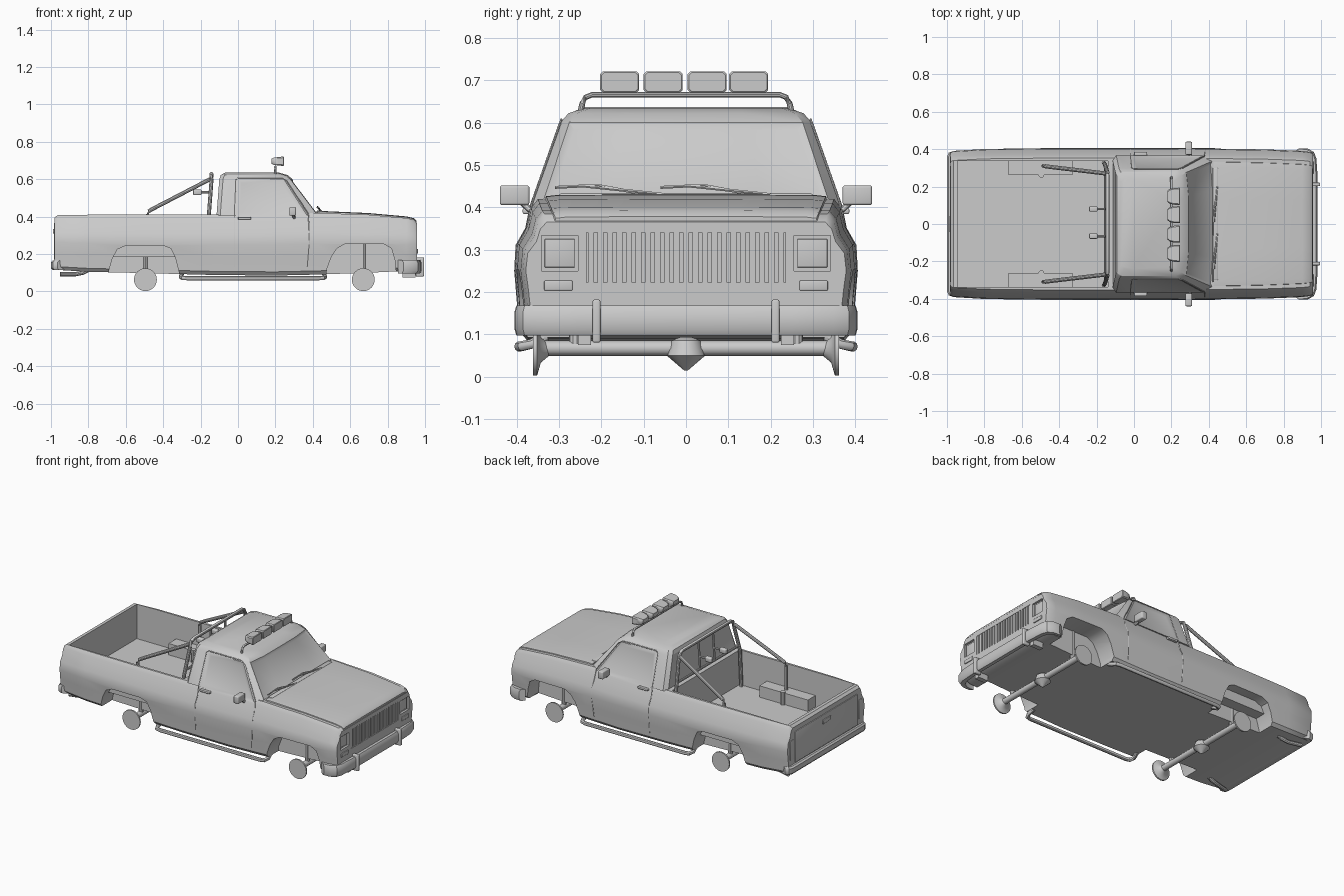
import bpy, bmesh, math
from mathutils import Vector

if "Cube" in bpy.data.objects:
    bpy.data.objects.remove(bpy.data.objects["Cube"])

grey = bpy.data.materials.new("light_grey")
grey.diffuse_color = (0.6, 0.6, 0.6, 1)
grey.use_nodes = True
grey.node_tree.nodes["Principled BSDF"].inputs["Base Color"].default_value = grey.diffuse_color


def finish(name, bm, smooth=35):
    bmesh.ops.recalc_face_normals(bm, faces=bm.faces)
    me = bpy.data.meshes.new(name)
    bm.to_mesh(me)
    bm.free()
    me.materials.append(grey)
    ob = bpy.data.objects.new(name, me)
    bpy.context.collection.objects.link(ob)
    shade(ob, smooth)
    return ob


def shade(ob, angle=35):
    bpy.ops.object.select_all(action='DESELECT')
    ob.select_set(True)
    bpy.context.view_layer.objects.active = ob
    bpy.ops.object.shade_smooth_by_angle(angle=math.radians(angle))


def loft_bm(rings):
    bm = bmesh.new()
    vs = [[bm.verts.new(p) for p in r] for r in rings]
    n = len(rings[0])
    for a, b in zip(vs, vs[1:]):
        for i in range(n):
            bm.faces.new((a[i], a[(i + 1) % n], b[(i + 1) % n], b[i]))
    bm.faces.new(vs[0])
    bm.faces.new(vs[-1])
    return bm


def loft(name, rings):
    return finish(name, loft_bm(rings))


def box(name, x, y, z, bevel=0):
    bm = loft_bm([[(x[0], y[0], h), (x[1], y[0], h), (x[1], y[1], h), (x[0], y[1], h)] for h in z])
    if bevel:
        bmesh.ops.bevel(bm, geom=bm.edges[:], offset=bevel, segments=3, profile=0.5, affect='EDGES')
    return finish(name, bm)


def tube(name, pts, r, sides=10):
    """Round tube swept along a path."""
    pts = [Vector(p) for p in pts]
    rings = []
    for i, p in enumerate(pts):
        t = (pts[min(i + 1, len(pts) - 1)] - pts[max(i - 1, 0)]).normalized()
        ref = Vector((0, 0, 1)) if abs(t.z) < 0.9 else Vector((1, 0, 0))
        u = t.cross(ref).normalized()
        v = t.cross(u)
        rings.append([p + r * (math.cos(a) * u + math.sin(a) * v)
                      for a in (2 * math.pi * k / sides for k in range(sides))])
    return loft(name, rings)


def prism(name, poly, y0, y1):
    return loft(name, [[(x, y, z) for x, z in poly] for y in (y0, y1)])


def cut(ob, cutters):
    for c in cutters:
        m = ob.modifiers.new("cut", 'BOOLEAN')
        m.object, m.operation, m.solver = c, 'DIFFERENCE', 'EXACT'
        bpy.context.view_layer.objects.active = ob
        bpy.ops.object.modifier_apply(modifier=m.name)
        bpy.data.objects.remove(c)
    shade(ob)


# Lower body: one lofted shell, x stations of (x, bottom, top, width scale)
section = [(.375, 0), (.392, .06), (.398, .3), (.405, .5), (.40, .68), (.378, .8), (.368, .93), (.352, 1)]
stations = [(-.98, .125, .395, .95), (-.965, .115, .408, .965), (-.8, .105, .41, .99), (-.5, .098, .41, 1),
            (-.13, .088, .41, 1), (.2, .085, .415, 1), (.42, .09, .42, .995), (.7, .1, .41, .985),
            (.9, .11, .392, .965), (.94, .125, .384, .95), (.957, .135, .365, .935)]
rings = []
for x, zb, zt, s in stations:
    half = [(x, y * s, zb + t * (zt - zb)) for y, t in section]
    rings.append(half + [(x, -y, z) for x, y, z in reversed(half)])
body = loft("body", rings)

rear_arch = [(-.70, 0), (-.69, .11), (-.672, .175), (-.645, .225), (-.60, .245), (-.40, .245),
             (-.36, .23), (-.335, .18), (-.315, .1), (-.31, 0)]
front_arch = [(.47, 0), (.475, .12), (.50, .185), (.53, .23), (.57, .253), (.78, .253),
              (.82, .23), (.838, .17), (.845, .1), (.845, 0)]
cutters = [box("bed_cut", (-.945, -.14), (-.338, .338), (.19, .6)),
           box("grille_cut", (.935, 1.1), (-.235, .235), (.222, .34))]
for s in (1, -1):
    cutters += [prism("arch_cut", a, s * .272, s * .5) for a in (rear_arch, front_arch)]
    cutters.append(box("headlight_cut", (.943, 1.1), sorted((s * .255, s * .342)), (.25, .333)))
cut(body, cutters)

# Cab: stacked outlines, window faces inset
levels = [(.405, -.115, -.01, .37, .44, .366), (.6, -.1, .0, .245, .292, .297),
          (.622, -.092, .0, .22, .265, .278), (.635, -.07, .0, .18, .22, .24)]
rings = []
for z, xb, xm, xa, xf, w in levels:
    half = [(xb, w * .93, z), (xb + .02, w, z), (xm, w, z), (xa, w, z), (xf - .012, w * .93, z), (xf, w * .5, z)]
    rings.append(half + [(x, -y, h) for x, y, h in reversed(half)])
bm = loft_bm(rings)
bmesh.ops.recalc_face_normals(bm, faces=bm.faces)
wall = [f for f in bm.faces if len(f.verts) == 4 and .49 < f.calc_center_median().z < .51]
rear = [f for f in wall if f.normal.x < -.9]
side = [f for f in wall if abs(f.normal.y) > .8 and .05 < f.calc_center_median().x < .25]
screen = [f for f in wall if f.normal.x > .6]
for group, th in ((rear, .03), (side, .02), (screen, .016)):
    bmesh.ops.inset_region(bm, faces=group, thickness=th, depth=-.007, use_even_offset=True)
finish("cab", bm, 28)

# Hood panel and cowl
rings = []
for x, z, w in ((.425, .42, .335), (.45, .422, .335), (.7, .411, .33), (.9, .393, .322), (.94, .384, .318), (.955, .37, .312)):
    half = [(x, w, z - .012), (x, w - .004, z + .004), (x, w - .03, z + .007), (x, w * .4, z + .008)]
    rings.append(half + [(x, -y, h) for x, y, h in reversed(half)])
loft("hood", rings)
box("cowl_vent", (.42, .45), (-.3, .3), (.415, .432), .004)

# Grille bars
for i in range(21):
    y = -.225 + i * .0225
    box("grille_bar", (.93, .955), (y - .007, y + .007), (.222, .34))

# Bumpers swept round the corners
def bumper(name, outer, z0, z1, depth):
    rings = []
    path = outer + [(x, -y) for x, y in reversed(outer)]
    for x, y in path:
        xi, yi = x - math.copysign(depth, x), y * .95
        b = (z1 - z0) * .2
        rings.append([(xi, yi, z0), (x - math.copysign(.008, x), y * .99, z0), (x, y, z0 + b),
                      (x, y, z1 - b), (x - math.copysign(.008, x), y * .99, z1), (xi, yi, z1)])
    loft(name, rings)


bumper("front_bumper", [(.885, .405), (.93, .403), (.962, .385), (.975, .35), (.982, .25)], .097, .168, .03)
bumper("rear_bumper", [(-.965, .388), (-.99, .382), (-1.0, .36)], .115, .165, .035)

# Tailgate panel and handle
box("tailgate_panel", (-.985, -.975), (-.31, .31), (.17, .365), .003)
box("tailgate_handle", (-.99, -.98), (-.04, .04), (.31, .335), .003)

for s in (1, -1):
    def ys(a, b):
        return sorted((s * a, s * b))
    # Front details
    box("bumper_guard", (.95, .995), ys(.202, .221), (.08, .182), .005)
    box("bumper_bracket", (.88, .95), ys(.225, .255), (.075, .11))
    box("headlight", (.935, .948), ys(.263, .334), (.258, .325), .002)
    box("turn_signal", (.945, .962), ys(.268, .335), (.203, .227), .003)
    box("tail_light", (-.984, -.965), ys(.325, .36), (.2, .32), .003)
    # Door seam, handle and mirror
    def skin(x, z):
        return (x, s * (.366 - (z - .405) * .354), z)
    tube("door_seam", [(-.02, s * .393, .13), (-.02, s * .403, .25), (-.02, s * .4, .31), (-.02, s * .377, .35),
                       (-.02, s * .366, .405), skin(-.012, .595), skin(.0, .607), skin(.235, .607),
                       skin(.262, .59), skin(.375, .415), (.38, s * .376, .35),
                       (.38, s * .398, .31), (.38, s * .401, .25), (.37, s * .393, .13)], .003, 6)
    box("door_handle", (0, .07), ys(.366, .386), (.384, .398), .004)
    tube("mirror_arm", [(.30, s * .355, .40), (.30, s * .37, .395), (.295, s * .385, .41)], .008)
    box("mirror", (.275, .31), ys(.37, .44), (.405, .452), .006)
    # Side step
    tube("side_step", [(-.30, s * .33, .095), (-.305, s * .365, .077), (-.295, s * .388, .072), (-.27, s * .394, .071),
                       (.43, s * .394, .071), (.455, s * .388, .072), (.465, s * .365, .077), (.46, s * .33, .095)], .012)
    # Exhaust tip
    tube("exhaust", [(-.78, s * .3, .125), (-.83, s * .305, .1), (-.87, s * .31, .092), (-.95, s * .33, .092)], .012)
    # Wheel box in the bed
    box("wheel_box", (-.67, -.33), ys(.262, .342), (.185, .262))
    # Rack brace
    tube("rack_brace", [(-.485, s * .31, .19), (-.485, s * .31, .41), (-.475, s * .309, .43), (-.455, s * .306, .442),
                        (-.15, s * .27, .6)], .011)
    # Hubs and shock absorbers
    for x in (-.495, .67):
        rings = []
        for y, r in ((.325, .015), (.343, .03), (.352, .061), (.361, .061)):
            rings.append([(x + r * math.cos(a), s * y, .063 + r * math.sin(a))
                          for a in (2 * math.pi * k / 32 for k in range(32))])
        loft("hub", rings)
        tube("shock", [(x, s * .262, .07), (x, s * .262, .27)], .015)

# Axles with pointed differential
for x in (-.495, .67):
    tube("axle", [(x, -.345, .067), (x, .345, .067)], .018, 12)
    rings = [[(x + r * math.cos(a), r * math.sin(a), z) for a in (math.pi * k / 8 for k in range(16))]
             for z, r in ((.094, .012), (.085, .035), (.05, .046), (.014, .004))]
    loft("differential", rings)

# Bed rack hoop behind the cab
half = [(-.16, .325, .19), (-.155, .318, .42), (-.142, .275, .59), (-.142, .262, .617), (-.142, .24, .627)]
tube("rack_hoop", half + [(x, -y, z) for x, y, z in reversed(half)], .011)
tube("rack_rail", [(-.152, -.31, .45), (-.152, .31, .45)], .008)
for y in (.08, -.065):
    tube("rack_post", [(-.155, y, .45), (-.143, y, .627)], .007)
    tube("rack_lamp_stem", [(-.145, y, .53), (-.2, y, .53)], .006)
    box("rack_lamp", (-.24, -.195), (y - .014, y + .014), (.515, .545), .006)

# Roof light bar
half = [(.20, .255, .6), (.20, .245, .645), (.20, .237, .66), (.20, .222, .666)]
tube("light_bar", half + [(x, -y, z) for x, y, z in reversed(half)], .007)
for y in (-.157, -.054, .05, .148):
    rings = []
    for x, w, h in ((.178, .028, .012), (.19, .039, .019), (.215, .045, .023), (.243, .046, .025), (.246, .043, .022)):
        q = .006
        rings.append([(x, y + a, .696 + b) for a, b in
                      ((w, q - h), (w, h - q), (w - q, h), (q - w, h), (-w, h - q), (-w, q - h), (q - w, -h), (w - q, -h))])
    loft("roof_lamp", rings)

# Wipers
for y in (-.31, -.06):
    tube("wiper_blade", [(.425, y, .447), (.425, y + .1, .452), (.437, y + .19, .435)], .004, 6)
    tube("wiper_arm", [(.428, y + .07, .45), (.445, y + .26, .43)], .004, 6)
